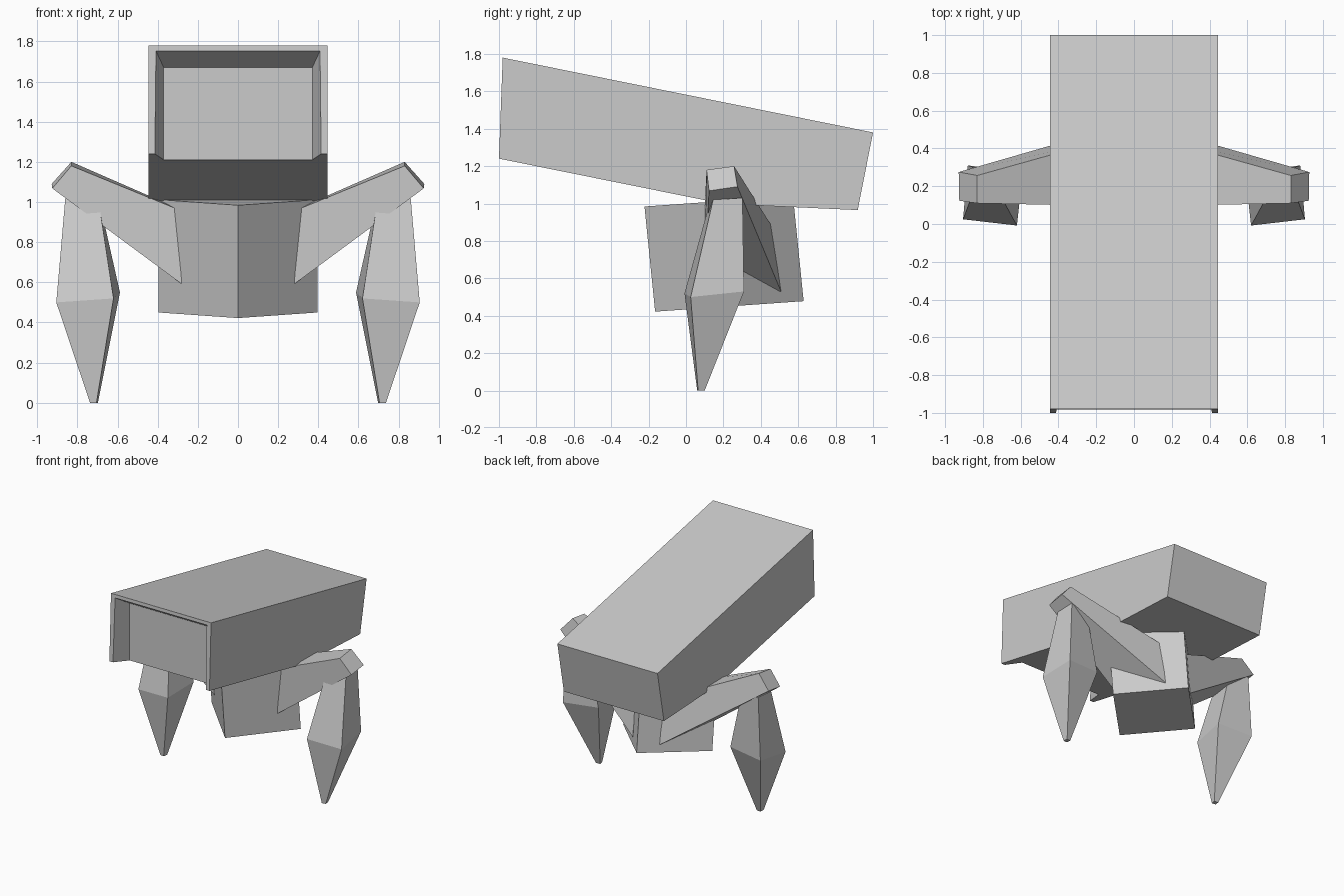
import bpy, bmesh

if "Cube" in bpy.data.objects:
    bpy.data.objects.remove(bpy.data.objects["Cube"])


def loft(name, rings, mirrored=False):
    """Solid joining successive rings of points, capped at both ends."""
    bm = bmesh.new()
    loops = [[bm.verts.new(p) for p in ring] for ring in rings]
    n = len(loops[0])
    for a, b in zip(loops, loops[1:]):
        for i in range(n):
            j = (i + 1) % n
            bm.faces.new((a[i], a[j], b[j], b[i]))
    bm.faces.new(loops[0])
    bm.faces.new(loops[-1])
    bmesh.ops.recalc_face_normals(bm, faces=bm.faces)
    mesh = bpy.data.meshes.new(name)
    bm.to_mesh(mesh)
    bm.free()
    obj = bpy.data.objects.new(name, mesh)
    bpy.context.collection.objects.link(obj)
    if mirrored:
        obj.modifiers.new("mirror", 'MIRROR').use_mirror_merge = False
    return obj


# Head: side profile extruded across x
profile = [(-0.98, 1.78), (1.0, 1.38), (0.918, 0.965), (0.2, 0.998), (-1.0, 1.24)]
head = loft("head", [[(x, y, z) for y, z in profile] for x in (-0.446, 0.446)])

# Tapered recess in the front of the head, open at the bottom
def recess_ring(w, top, y):
    return [(-w, y, 1.1), (w, y, 1.1), (w, y, top), (-w, y, top)]

cutter = loft("recess_cutter", [recess_ring(0.37, 1.67, -0.85),
                                recess_ring(0.42, 1.777, -1.02)])
cutter.hide_render = True
cut = head.modifiers.new("recess", 'BOOLEAN')
cut.operation = 'DIFFERENCE'
cut.solver = 'EXACT'
cut.object = cutter
bpy.context.view_layer.objects.active = head
bpy.ops.object.modifier_apply(modifier="recess")
bpy.data.objects.remove(cutter)

# Body: square prism standing on a corner to the front, tilted slightly
def diamond(cy, cz, r=0.397, rise=0.028):
    return [(0, cy - r, cz - rise), (r, cy, cz), (0, cy + r, cz + rise), (-r, cy, cz)]

loft("body", [diamond(0.232, 0.45), diamond(0.175, 1.012)])

# Upper legs: tapered beams from inside the body up to the knees
loft("upper_legs", [
    [(0.12, 0.095, 0.89), (0.12, 0.455, 0.885), (0.12, 0.508, 0.53), (0.12, 0.095, 0.473)],
    [(0.83, 0.11, 1.18), (0.83, 0.257, 1.20), (0.928, 0.275, 1.09), (0.925, 0.123, 1.068)],
], mirrored=True)

# Lower legs: four-sided, widest at the middle, pointed feet
loft("lower_legs", [
    [(0.69, 0.12, 0.98), (0.86, 0.145, 1.02), (0.855, 0.302, 1.03), (0.685, 0.28, 0.98)],
    [(0.62, -0.008, 0.52), (0.905, 0.025, 0.50), (0.88, 0.31, 0.53), (0.588, 0.275, 0.55)],
    [(0.705, 0.06, 0), (0.737, 0.065, 0), (0.732, 0.1, 0), (0.698, 0.095, 0)],
], mirrored=True)
